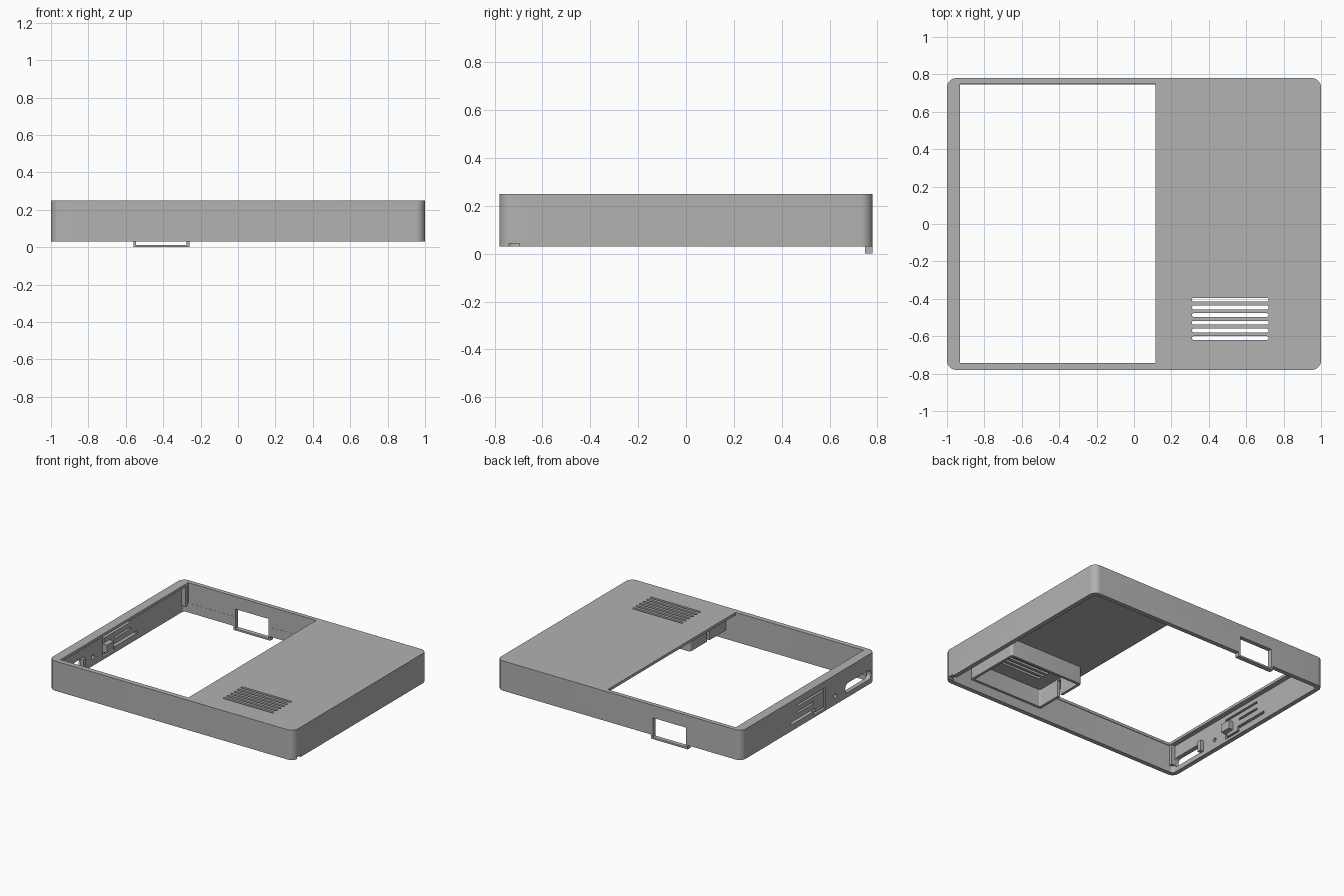
import bpy, bmesh, math

cube = bpy.data.objects.get("Cube")
if cube:
    bpy.data.objects.remove(cube, do_unlink=True)

grey = bpy.data.materials.new("plain_grey")
grey.use_nodes = True
colour = (0.445, 0.445, 0.445, 1)
grey.diffuse_color = colour
grey.node_tree.nodes["Principled BSDF"].inputs["Base Color"].default_value = colour


def block(name, x, y, z, r=0, along="z"):
    """Box over three ranges, with corners of radius r rounded along one axis."""
    u, v, w = {"z": (x, y, z), "x": (y, z, x)}[along]
    ring = []
    if r:
        for k, (cu, cv) in enumerate([(u[1] - r, v[1] - r), (u[0] + r, v[1] - r),
                                      (u[0] + r, v[0] + r), (u[1] - r, v[0] + r)]):
            for i in range(9):
                a = math.pi / 2 * (k + i / 8)
                ring.append((cu + r * math.cos(a), cv + r * math.sin(a)))
    else:
        ring = [(u[1], v[1]), (u[0], v[1]), (u[0], v[0]), (u[1], v[0])]
    bm = bmesh.new()
    place = (lambda a, b, c: (a, b, c)) if along == "z" else (lambda a, b, c: (c, a, b))
    base = bm.faces.new([bm.verts.new(place(a, b, w[0])) for a, b in ring])
    moved = bmesh.ops.extrude_face_region(bm, geom=[base])["geom"]
    shift = place(0, 0, w[1] - w[0])
    bmesh.ops.translate(bm, vec=shift, verts=[g for g in moved if isinstance(g, bmesh.types.BMVert)])
    bmesh.ops.remove_doubles(bm, verts=bm.verts, dist=1e-5)
    bmesh.ops.recalc_face_normals(bm, faces=bm.faces)
    mesh = bpy.data.meshes.new(name)
    bm.to_mesh(mesh)
    bm.free()
    mesh.materials.append(grey)
    ob = bpy.data.objects.new(name, mesh)
    bpy.context.collection.objects.link(ob)
    return ob


def cut(target, x, y, z, r=0, along="z"):
    """Subtract a block from the target and discard the cutter."""
    cutter = block("cutter", x, y, z, r, along)
    cutter.hide_render = True
    mod = target.modifiers.new("cut", "BOOLEAN")
    mod.operation, mod.solver, mod.object = "DIFFERENCE", "EXACT", cutter
    bpy.context.view_layer.objects.active = target
    bpy.ops.object.modifier_apply(modifier=mod.name)
    bpy.data.objects.remove(cutter, do_unlink=True)


# Hollow housing with rounded corners, open underneath
shell = block("housing", (-1, 1), (-.78, .78), (.03, .25), .05)
cut(shell, (-.967, .967), (-.747, .747), (0, .23), .025)
cut(shell, (-.93, .115), (-.743, .748), (.1, .3))

# Ventilation slots
for i in range(6):
    y = -.405 - i * .041
    cut(shell, (.31, .72), (y - .01, y + .01), (.2, .3), .0095)

# Port window in the rear wall
cut(shell, (-.545, -.275), (.7, .8), (0, .157))

# Side wall: connector slot, pin hole and spring button gaps
side = (-1.05, -.955)
cut(shell, side, (-.73, -.43), (.065, .135), .033, "x")
cut(shell, side, (-.328, -.298), (.08, .11), .0149, "x")
for y, z in [((-.06, .2), (.075, .095)), ((-.2, .13), (.185, .2)),
             ((-.2, -.185), (.05, .2)), ((-.075, -.06), (.05, .095)),
             ((-.2, -.06), (.05, .065)), ((-.06, .13), (.135, .15))]:
    cut(shell, side, y, z, 0, "x")

# Small notch in the opposite wall
cut(shell, (.95, 1.05), (-.74, -.695), (0, .043))

# Frame under the port window
for name, x, z in [("port_frame_bottom", (-.56, -.26), (0, .013)),
                   ("port_frame_right", (-.56, -.545), (.01, .04)),
                   ("port_frame_left", (-.275, -.26), (.01, .04))]:
    block(name, x, (.747, .78), z)

# Spring button and connector bracket on the inner side wall
block("button_stem", (-.972, -.93), (-.2, -.12), (.09, .15))
block("connector_bracket", (-.968, -.94), (-.46, -.43), (.06, .14))
for s in (-1, 1):
    block("corner_post", (-.968, -.935), (s * .735 - .012, s * .735 + .012), (.08, .232))

# Speaker chamber hanging below the vents, with a cable gap in one wall
chamber = block("speaker_chamber", (.19, .80), (-.75, -.32), (.1, .232), .02)
cut(chamber, (.21, .78), (-.73, -.34), (0, .3), .01)
cut(chamber, (.15, .25), (-.545, -.515), (0, .22))

for ob in (shell, chamber):
    bpy.ops.object.select_all(action="DESELECT")
    ob.select_set(True)
    bpy.context.view_layer.objects.active = ob
    bpy.ops.object.shade_smooth_by_angle(angle=math.radians(30))
